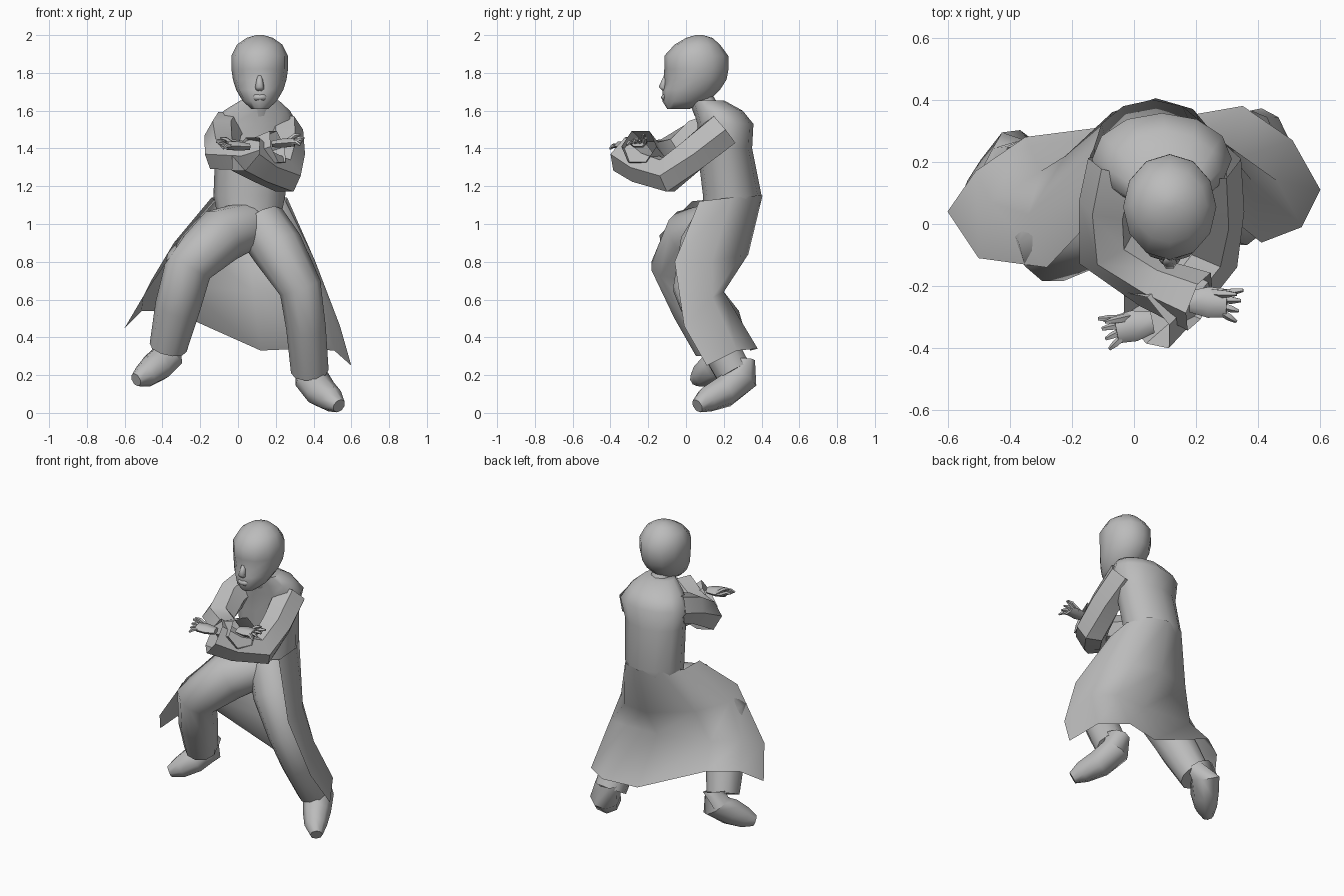
import bpy, bmesh, math
from mathutils import Vector

if "Cube" in bpy.data.objects:
    bpy.data.objects.remove(bpy.data.objects["Cube"])

grey = bpy.data.materials.new("plain grey")
grey.use_nodes = True
grey.diffuse_color = (0.5, 0.5, 0.5, 1)
grey.node_tree.nodes["Principled BSDF"].inputs["Base Color"].default_value = (0.5, 0.5, 0.5, 1)


def skin(name, sections, closed=True, cap_start=True, cap_end=True, sharp=50):
    """Bridge rows of points into one surface."""
    bm = bmesh.new()
    rows = [[bm.verts.new(p) for p in section] for section in sections]
    count = len(rows[0])
    for low, high in zip(rows, rows[1:]):
        for i in range(count if closed else count - 1):
            j = (i + 1) % count
            bm.faces.new((low[i], low[j], high[j], high[i]))
    if closed and cap_start:
        bm.faces.new(rows[0][::-1])
    if closed and cap_end:
        bm.faces.new(rows[-1])
    bmesh.ops.recalc_face_normals(bm, faces=bm.faces)
    mesh = bpy.data.meshes.new(name)
    bm.to_mesh(mesh)
    bm.free()
    obj = bpy.data.objects.new(name, mesh)
    bpy.context.collection.objects.link(obj)
    mesh.materials.append(grey)
    bpy.ops.object.select_all(action="DESELECT")
    obj.select_set(True)
    bpy.context.view_layer.objects.active = obj
    bpy.ops.object.shade_smooth_by_angle(angle=math.radians(sharp))
    return obj


def ring(centre, across, along, sides):
    """Elliptical ring spanned by two half-axis vectors."""
    return [centre + across * math.cos(math.tau * i / sides)
            + along * math.sin(math.tau * i / sides) for i in range(sides)]


def tube(name, path, sides=8, up=(0, 0, 1), flat=1.0, **options):
    """Tapered tube along (x, y, z, radius) stations."""
    points = [Vector(p[:3]) for p in path]
    sections = []
    for i, station in enumerate(path):
        tangent = points[min(i + 1, len(path) - 1)] - points[max(i - 1, 0)]
        side = tangent.cross(Vector(up)).normalized()
        lift = side.cross(tangent).normalized()
        sections.append(ring(points[i], side * station[3], lift * station[3] * flat, sides))
    return skin(name, sections, **options)


def stack(levels, sides):
    """Level rings from (z, x centre, half width, front y, back y)."""
    return [ring(Vector((x, (front + back) / 2, z)), Vector((half, 0, 0)),
                 Vector((0, (back - front) / 2, 0)), sides)
            for z, x, half, front, back in levels]


# Head with shallow eye sockets
head = stack([
    (1.61, .115, .045, -.10, .02),
    (1.65, .115, .09, -.125, .12),
    (1.71, .115, .125, -.125, .18),
    (1.765, .115, .142, -.118, .215),
    (1.82, .115, .15, -.115, .225),
    (1.89, .115, .15, -.115, .224),
    (1.95, .115, .12, -.06, .18),
    (1.985, .115, .07, .0, .14),
    (2.0, .115, .02, .05, .09)], 12)
for i in (8, 10):
    head[3][i].y += .016
skin("head", head)

# Nose and mouth
skin("nose", stack([(1.705, .115, .02, -.125, -.1), (1.725, .115, .024, -.148, -.1),
                    (1.785, .115, .012, -.12, -.09)], 6), sharp=80)
skin("mouth", stack([(1.655, .115, .03, -.122, -.1), (1.67, .115, .034, -.134, -.1),
                     (1.685, .115, .03, -.124, -.1)], 8), sharp=80)
tube("neck", [(.115, .11, 1.6, .07), (.115, .07, 1.68, .062)], up=(0, 1, 0),
     cap_start=False, cap_end=False)

# Torso of the coat
skin("coat_body", stack([
    (1.05, .06, .17, .09, .36),
    (1.15, .06, .19, .09, .40),
    (1.4, .08, .2, .06, .35),
    (1.53, .09, .225, .06, .357),
    (1.6, .1, .175, .04, .30),
    (1.655, .115, .1, .03, .20)], 12), cap_start=False)

# Coat skirt: folds from waist to hem, round the back from one front edge to the other
folds = [
    [(-.12, .03, 1.12), (-.28, -.14, .94), (-.50, -.11, .62), (-.60, .04, .45)],
    [(-.14, .22, 1.14), (-.34, .03, .90), (-.46, .07, .70), (-.51, .17, .54)],
    [(-.07, .36, 1.15), (-.22, .22, .88), (-.30, .17, .68), (-.35, .28, .54)],
    [(.07, .405, 1.15), (.06, .33, .84), (.08, .19, .64), (.12, .34, .33)],
    [(.19, .37, 1.15), (.25, .29, .83), (.30, .2, .64), (.35, .38, .34)],
    [(.26, .24, 1.14), (.38, .14, .81), (.46, .14, .61), (.51, .27, .33)],
    [(.25, .07, 1.12), (.41, -.06, .80), (.54, -.01, .46), (.60, .11, .25)]]
skin("coat_skirt", folds, closed=False, sharp=60)

# Bent legs in wide trousers
tube("right_leg", [(.05, .17, .99, .13), (-.09, .03, .94, .15), (-.26, -.06, .78, .13),
                   (-.32, .04, .56, .12), (-.37, .14, .345, .1)], 10, up=(0, 1, 0),
     cap_start=False)
tube("left_leg", [(.12, .18, 1.0, .14), (.21, .1, .87, .14), (.33, .04, .66, .113),
                  (.36, .12, .45, .105), (.38, .25, .22, .1)], 10, up=(0, 1, 0),
     cap_start=False)

# Shoes dropping from the cuffs onto tilted soles
tube("right_shoe", [(-.355, .2, .38, .075), (-.375, .22, .3, .09), (-.43, .15, .245, .085),
                    (-.49, .09, .2, .068), (-.54, .05, .175, .036)], cap_start=False)
tube("left_shoe", [(.375, .29, .28, .075), (.39, .29, .18, .092), (.44, .2, .11, .085),
                   (.495, .11, .07, .068), (.535, .06, .037, .038)], cap_start=False)

# Folded arms with open, belled sleeves
tube("right_sleeve", [(-.05, .19, 1.51, .1), (-.08, .06, 1.47, .098), (-.09, -.08, 1.37, .098),
                      (.06, -.19, 1.36, .085), (.21, -.25, 1.41, .1)], 6,
     cap_start=False, cap_end=False)
tube("left_sleeve", [(.24, .2, 1.5, .105), (.255, .04, 1.37, .1), (.24, -.10, 1.255, .1),
                     (.14, -.23, 1.3, .095), (.04, -.31, 1.37, .115)], 6,
     cap_start=False, cap_end=False)


def hand(side, wrist, reach):
    """Palm, four fingers and a thumb pointing along reach."""
    wrist, reach = Vector(wrist), Vector(reach).normalized()
    spread = reach.cross(Vector((0, 0, 1))).normalized()
    if spread.y > 0:
        spread = -spread
    knuckles = wrist + reach * .1
    tube(side + "_palm", [(*(wrist - reach * .02), .035), (*(wrist + reach * .04), .05),
                          (*knuckles, .045)], 6, flat=.55)
    for i in range(4):
        base = knuckles + spread * (.022 * (i - 1.5)) - reach * .01
        tip = base + reach * (.06 - .006 * i) + spread * (.012 * (i - 1)) + Vector((0, 0, .018 - .012 * i))
        tube(side + "_finger", [(*base, .013), (*((base + tip) / 2 + Vector((0, 0, .008))), .012),
                                (*tip, .006)], 5)
    base = wrist + reach * .05 - spread * .03
    tube(side + "_thumb", [(*base, .016), (*(base + reach * .05 + Vector((0, 0, .035))), .012),
                           (*(base + reach * .08 + Vector((0, 0, .04))), .005)], 5)


hand("right", (.2, -.25, 1.425), (1, -.05, .08))
hand("left", (.04, -.32, 1.41), (-1, -.2, .05))
